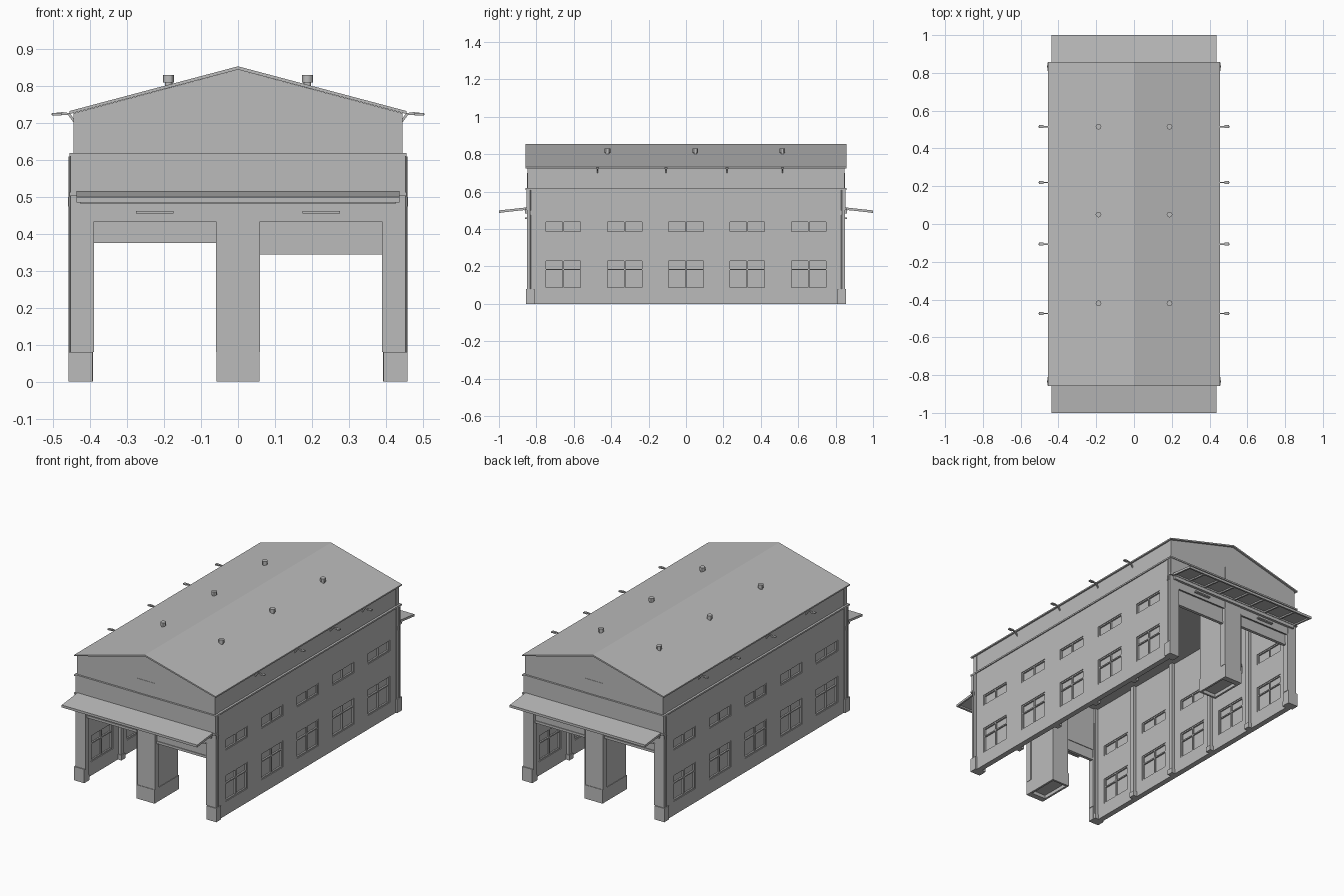
import bpy, bmesh
from mathutils import Matrix, Vector

cube = bpy.data.objects.get("Cube")
if cube:
    bpy.data.objects.remove(cube, do_unlink=True)

grey = bpy.data.materials.new("warm_grey")
grey.diffuse_color = (0.5, 0.5, 0.5, 1)
grey.use_nodes = True
grey.node_tree.nodes["Principled BSDF"].inputs["Base Color"].default_value = (0.5, 0.5, 0.5, 1)


def finish(name, bm):
    bmesh.ops.recalc_face_normals(bm, faces=bm.faces)
    mesh = bpy.data.meshes.new(name)
    bm.to_mesh(mesh)
    bm.free()
    mesh.materials.append(grey)
    ob = bpy.data.objects.new(name, mesh)
    bpy.context.scene.collection.objects.link(ob)
    return ob


def boxes(name, spans):
    """One object from (x0, x1, y0, y1, z0, z1) spans."""
    bm = bmesh.new()
    for x0, x1, y0, y1, z0, z1 in spans:
        centre = Vector((x0 + x1, y0 + y1, z0 + z1)) / 2
        size = Matrix.Diagonal((abs(x1 - x0), abs(y1 - y0), abs(z1 - z0), 1))
        bmesh.ops.create_cube(bm, size=1, matrix=Matrix.Translation(centre) @ size)
    return finish(name, bm)


def extrude(name, outline, axis, a, b):
    """Outline in the plane across the axis, run from a to b."""
    bm = bmesh.new()
    place = (lambda u, v: (u, a, v)) if axis == "y" else (lambda u, v: (a, u, v))
    face = bm.faces.new([bm.verts.new(place(u, v)) for u, v in outline])
    moved = bmesh.ops.extrude_face_region(bm, geom=[face])["geom"]
    step = Vector((0, b - a, 0)) if axis == "y" else Vector((b - a, 0, 0))
    bmesh.ops.translate(bm, vec=step, verts=[g for g in moved if isinstance(g, bmesh.types.BMVert)])
    return finish(name, bm)


def cylinder(name, x, y, parts, sides=12):
    """Stacked cylinders (radius, z0, z1) at x, y."""
    bm = bmesh.new()
    for r, z0, z1 in parts:
        bmesh.ops.create_cone(bm, cap_ends=True, segments=sides, radius1=r, radius2=r, depth=z1 - z0,
                              matrix=Matrix.Translation((x, y, (z0 + z1) / 2)))
    ob = finish(name, bm)
    for o in bpy.context.selected_objects:
        o.select_set(False)
    ob.select_set(True)
    bpy.context.view_layer.objects.active = ob
    bpy.ops.object.shade_smooth_by_angle()


SIDES = ((1, "left"), (-1, "right"))
ENDS = ((-1, "front"), (1, "back"))
PITCH = 0.328
BAYS = [PITCH * i for i in range(-2, 3)]
WIN_HALF = 0.1
WINDOWS = ((0.08, 0.235), (0.38, 0.445))

# Side walls with window openings, frames and panes
for s, side in SIDES:
    wall = boxes(side + "_wall", [(s * 0.418, s * 0.45, -0.83, 0.83, 0, 0.615)])
    cutter = boxes("window_cutter", [(s * 0.38, s * 0.49, y - WIN_HALF, y + WIN_HALF, z0, z1)
                                     for y in BAYS for z0, z1 in WINDOWS])
    cutter.hide_render = True
    mod = wall.modifiers.new("window_openings", "BOOLEAN")
    mod.operation, mod.solver, mod.object = "DIFFERENCE", "EXACT", cutter
    bpy.context.view_layer.objects.active = wall
    bpy.ops.object.modifier_apply(modifier=mod.name)
    bpy.data.objects.remove(cutter, do_unlink=True)

    frames, panes = [], []
    fx = (s * 0.422, s * 0.446)
    t = 0.007
    for y in BAYS:
        a, b = y - WIN_HALF, y + WIN_HALF
        for z0, z1 in WINDOWS:
            panes.append((s * 0.43, s * 0.437, a, b, z0, z1))
            frames += [(*fx, a, b, z0, z0 + t), (*fx, a, b, z1 - t, z1),
                       (*fx, a, a + t, z0, z1), (*fx, b - t, b, z0, z1),
                       (*fx, y - t / 2, y + t / 2, z0, z1)]
        frames.append((*fx, a, b, 0.18, 0.18 + t))
    boxes(side + "_window_panes", panes)
    boxes(side + "_window_frames", frames)

    # Upper wall, cornice and inner pilasters
    boxes(side + "_upper_wall", [(s * 0.418, s * 0.443, -0.84, 0.84, 0.615, 0.728)])
    boxes(side + "_cornice", [(s * 0.44, s * 0.456, -0.858, 0.858, 0.61, 0.619)])
    pilasters = []
    for i in range(-2, 4):
        y = (i - 0.5) * PITCH
        pilasters += [(s * 0.4, s * 0.42, y - 0.013, y + 0.013, 0, 0.7),
                      (s * 0.395, s * 0.42, y - 0.018, y + 0.018, 0, 0.03)]
    boxes(side + "_inner_pilasters", pilasters)

    # Lamps under the eaves
    for i, y in enumerate((-0.473, -0.107, 0.22, 0.515)):
        bracket = [(s * x, z) for x, z in ((0.44, 0.695), (0.446, 0.703), (0.46, 0.722), (0.506, 0.722),
                                           (0.504, 0.727), (0.475, 0.73), (0.455, 0.727), (0.44, 0.705))]
        extrude(f"{side}_lamp_arm_{i + 1}", bracket, "y", y - 0.003, y + 0.003)
        boxes(f"{side}_lamp_head_{i + 1}", [(s * 0.478, s * 0.504, y - 0.008, y + 0.008, 0.721, 0.728)])

    # Roof vents
    for i, y in enumerate((-0.42, 0.05, 0.515)):
        cylinder(f"{side}_vent_{i + 1}", s * 0.188, y, ((0.01, 0.785, 0.813), (0.015, 0.81, 0.83)))

# Flat inner ceiling
boxes("ceiling", [(-0.42, 0.42, -0.83, 0.83, 0.7, 0.706)])

# Pitched roof
extrude("roof", [(-0.456, 0.733), (0, 0.854), (0.456, 0.733), (0.456, 0.725), (0, 0.845), (-0.456, 0.725)],
        "y", -0.858, 0.858)

# Gable ends with two gateways each, and all that hangs on them
right_half = [(0.057, 0), (0.057, 0.44), (0.393, 0.44), (0.393, 0), (0.445, 0), (0.445, 0.727)]
left_half = [(-x, z) for x, z in reversed(right_half)]
for e, end in ENDS:
    extrude(end + "_end_wall", right_half + [(0, 0.845)] + left_half, "y", e * 0.818, e * 0.847)
    boxes(end + "_band", [(-0.452, 0.452, e * 0.82, e * 0.854, 0.512, 0.612)])
    boxes(end + "_cornice", [(-0.456, 0.456, e * 0.84, e * 0.858, 0.61, 0.619),
                             (-0.456, 0.456, e * 0.84, e * 0.858, 0.503, 0.513)])
    boxes(end + "_awning_beam", [(-0.428, 0.428, e * 0.84, e * 0.862, 0.482, 0.502)])

    # Centre pier with a hollow plinth
    boxes(end + "_pier", [(-0.055, 0.055, e * 0.63, e * 0.849, 0.02, 0.7)])
    boxes(end + "_pier_plinth", [(-0.058, 0.058, e * 0.84, e * 0.852, 0, 0.08),
                                 (-0.058, 0.058, e * 0.627, e * 0.639, 0, 0.08),
                                 (-0.058, -0.046, e * 0.627, e * 0.852, 0, 0.08),
                                 (0.046, 0.058, e * 0.627, e * 0.852, 0, 0.08)])

    for s, side in SIDES:
        tag = f"{end}_{side}"
        # Corner posts, plinths and downpipes
        boxes(tag + "_corner_post", [(s * 0.395, s * 0.453, e * 0.815, e * 0.85, 0, 0.61)])
        boxes(tag + "_corner_plinth", [(s * 0.394, s * 0.459, e * 0.81, e * 0.855, 0, 0.08)])
        cylinder(tag + "_downpipe", s * 0.455, e * 0.834, ((0.004, 0.08, 0.61), (0.006, 0.475, 0.5)), 8)
        # Raised roller doors, door jambs and gate lights
        low = 0.345 if s > 0 else 0.375
        boxes(tag + "_roller_door", [(s * 0.055, s * 0.395, e * 0.822, e * 0.832, low + 0.014, 0.445),
                                     (s * 0.055, s * 0.395, e * 0.818, e * 0.836, low, low + 0.014)])
        boxes(tag + "_door_trim", [(s * 0.055, s * 0.395, e * 0.845, e * 0.85, 0.434, 0.441),
                                   (s * 0.055, s * 0.06, e * 0.815, e * 0.85, 0.08, 0.44),
                                   (s * 0.39, s * 0.395, e * 0.815, e * 0.85, 0.08, 0.44)])
        boxes(tag + "_gate_light", [(s * 0.174, s * 0.276, e * 0.845, e * 0.862, 0.455, 0.462)])

    # Sloping awning with ribs underneath
    def slab(name, x0, x1, drop, thick, inner=0.85, outer=1.0):
        top = lambda y: 0.516 - 0.11 * (y - 0.85) - drop
        extrude(name, [(e * inner, top(inner)), (e * outer, top(outer)),
                       (e * outer, top(outer) - thick), (e * inner, top(inner) - thick)], "x", x0, x1)

    slab(end + "_awning", -0.437, 0.437, 0, 0.005)
    slab(end + "_awning_edge", -0.437, 0.437, 0.004, 0.01, inner=0.988)
    slab(end + "_awning_inner_rail", -0.437, 0.437, 0.004, 0.01, outer=0.865)
    for i in range(9):
        x = -0.432 + 0.108 * i
        slab(f"{end}_awning_rib_{i + 1}", x - 0.005, x + 0.005, 0.004, 0.009)
